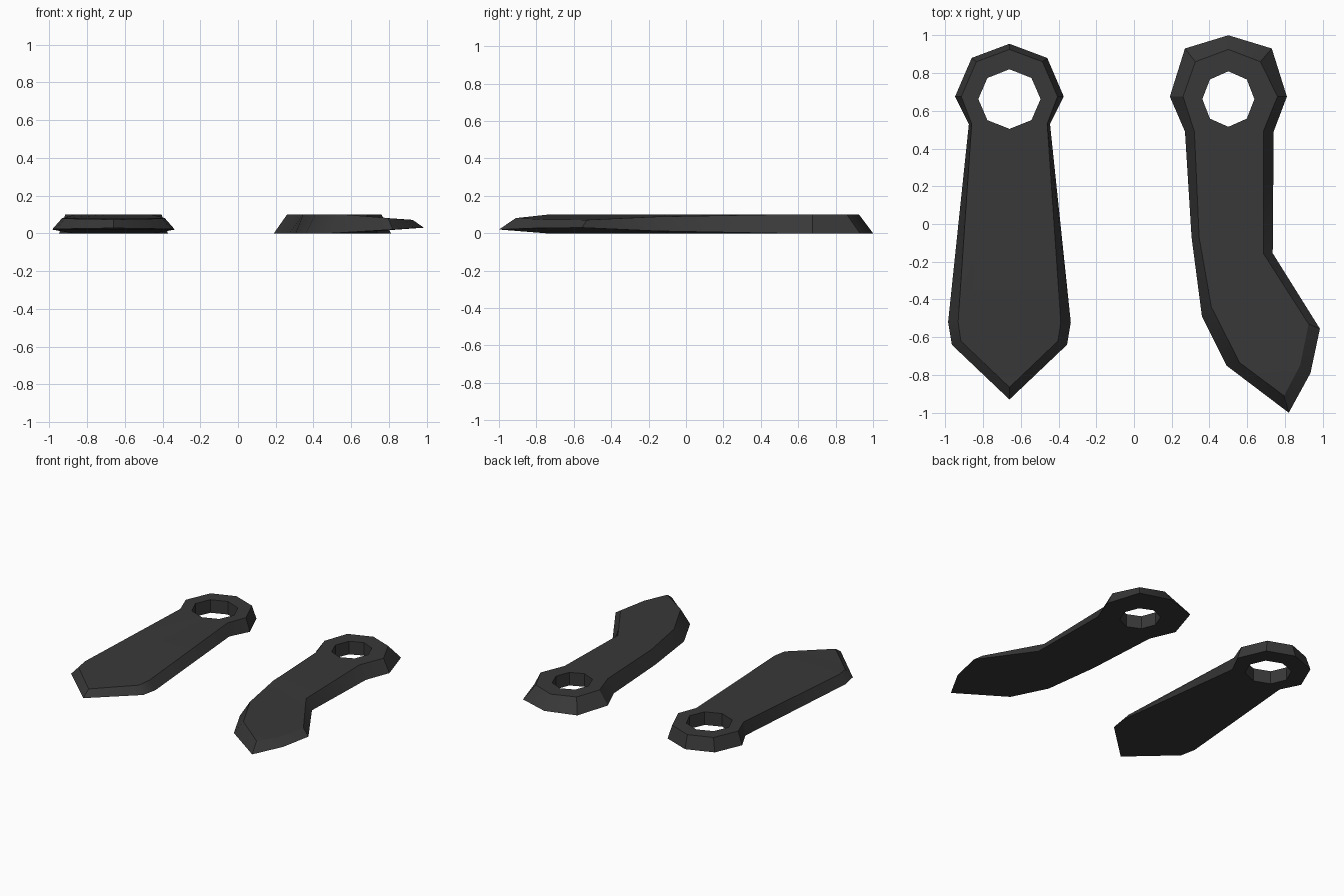
import bpy
import bmesh
import math

cube = bpy.data.objects.get("Cube")
if cube:
    bpy.data.objects.remove(cube, do_unlink=True)

THICK = 0.1

# One dark material for both plates
dark_grey = bpy.data.materials.new("dark_grey")
dark_grey.use_nodes = True
colour = (0.04, 0.04, 0.04, 1.0)
dark_grey.diffuse_color = colour
dark_grey.node_tree.nodes["Principled BSDF"].inputs["Base Color"].default_value = colour


def cap_faces(bm, rim, hole):
    """Fill one side of a plate: ring quads, neck, then strips down to the tip."""
    half = len(rim) // 2
    for i in range(3):
        bm.faces.new((rim[i], rim[i + 1], hole[i + 1], hole[i]))
        bm.faces.new((rim[-i - 1], rim[-i], hole[-i], hole[-i - 1]))
    bm.faces.new((rim[3], hole[4], hole[3]))
    bm.faces.new((rim[-3], hole[5], hole[4]))
    bm.faces.new((rim[3], rim[4], rim[-4], rim[-3], hole[4]))
    for i in range(4, half - 1):
        bm.faces.new((rim[i], rim[i + 1], rim[-i - 1], rim[-i]))
    bm.faces.new((rim[half - 1], rim[half], rim[half + 1]))


def wall_faces(bm, low, high):
    for i in range(len(low)):
        bm.faces.new((low[i - 1], low[i], high[i], high[i - 1]))


def build_plate(name, outline, centre, radius_x, radius_y):
    """outline rows: bottom point, top point, thinning of each side."""
    bm = bmesh.new()
    low = [bm.verts.new((r[0], r[1], r[4])) for r in outline]
    high = [bm.verts.new((r[2], r[3], THICK - r[4] * 0.95)) for r in outline]
    holes = []
    for z in (0, THICK):
        ring = []
        for k in range(8):
            a = math.pi / 2 + k * math.pi / 4
            ring.append(bm.verts.new((centre[0] + radius_x * math.cos(a),
                                      centre[1] + radius_y * math.sin(a), z)))
        holes.append(ring)
    cap_faces(bm, low, holes[0])
    cap_faces(bm, high, holes[1])
    wall_faces(bm, low, high)
    wall_faces(bm, holes[0], holes[1])
    bmesh.ops.recalc_face_normals(bm, faces=bm.faces[:])

    mesh = bpy.data.meshes.new(name)
    bm.to_mesh(mesh)
    bm.free()
    mesh.materials.append(dark_grey)
    plate = bpy.data.objects.new(name, mesh)
    bpy.context.collection.objects.link(plate)
    bpy.ops.object.select_all(action="DESELECT")
    plate.select_set(True)
    bpy.context.view_layer.objects.active = plate
    bpy.ops.object.shade_smooth_by_angle()
    return plate


# Straight plate: half outline from ring top to tip, mirrored about its axis
AXIS = -0.66
half_outline = [
    (0, 0.955, 0, 0.925, 0),
    (0.2, 0.88, 0.175, 0.86, 0),
    (0.288, 0.675, 0.255, 0.675, 0),
    (0.215, 0.53, 0.2, 0.53, 0),
    (0.325, -0.52, 0.272, -0.52, 0.02),
    (0.305, -0.64, 0.257, -0.62, 0.023),
    (0, -0.93, 0, -0.865, 0.028),
]


def side(rows, sign):
    return [(AXIS + sign * a, b, AXIS + sign * c, d, e) for a, b, c, d, e in rows]


straight_outline = side(half_outline, -1) + side(half_outline[-2:0:-1], 1)
build_plate("straight_plate", straight_outline, (AXIS, 0.662), 0.165, 0.158)

# Bent plate: ring top, down the outer edge to the tip, back up the inner edge
bent_outline = [
    (0.5, 1, 0.5, 0.925, 0),
    (0.27, 0.93, 0.325, 0.86, 0),
    (0.19, 0.675, 0.26, 0.675, 0),
    (0.27, 0.49, 0.32, 0.49, 0),
    (0.305, -0.07, 0.345, -0.07, 0),
    (0.36, -0.49, 0.41, -0.44, 0),
    (0.49, -0.75, 0.56, -0.735, 0),
    (0.82, -1, 0.795, -0.91, 0.02),
    (0.935, -0.79, 0.88, -0.75, 0.028),
    (0.985, -0.555, 0.925, -0.53, 0.03),
    (0.735, -0.155, 0.685, -0.155, 0.012),
    (0.74, 0.49, 0.685, 0.49, 0),
    (0.81, 0.675, 0.76, 0.675, 0),
    (0.73, 0.93, 0.67, 0.86, 0),
]
build_plate("bent_plate", bent_outline, (0.5, 0.662), 0.138, 0.147)
